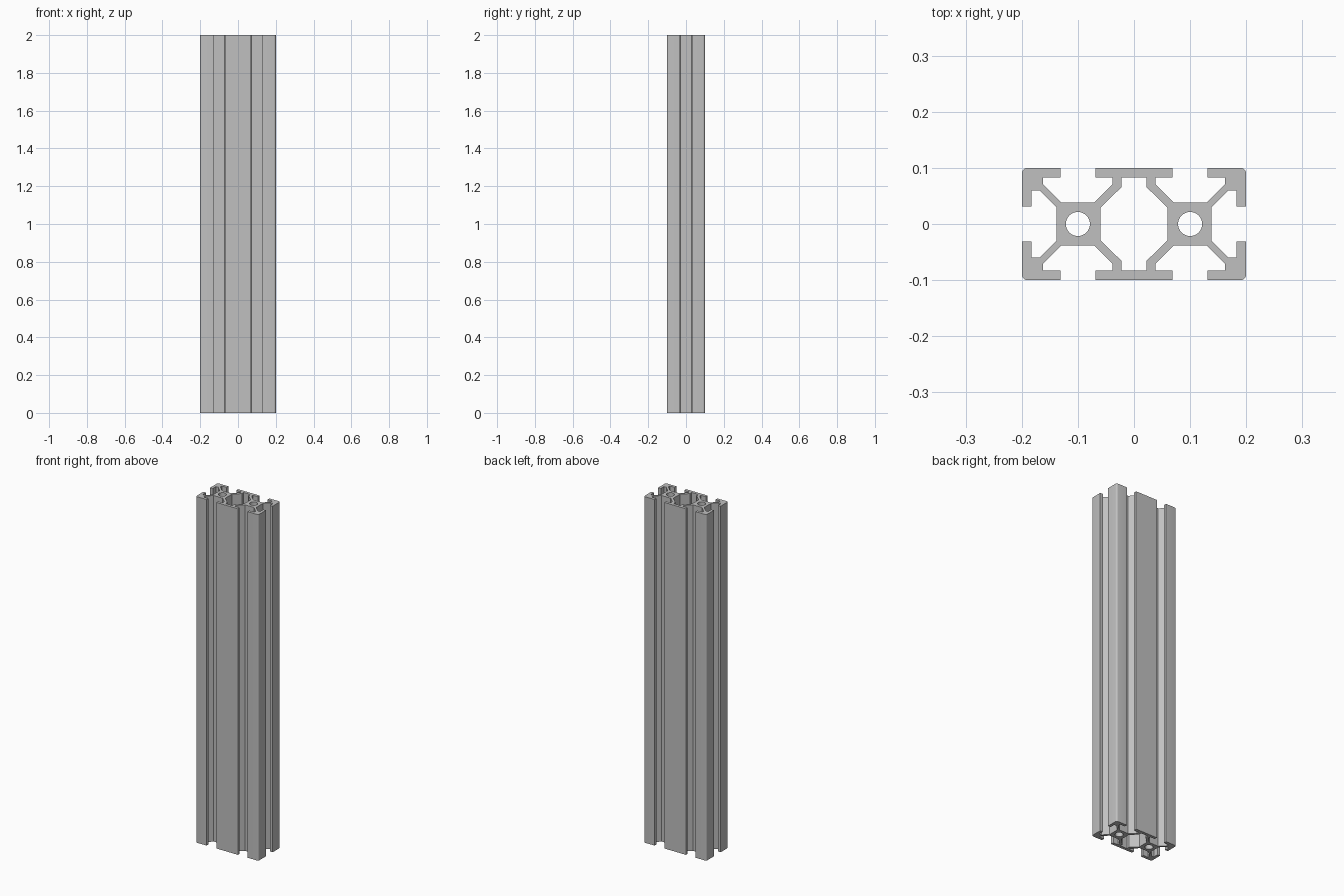
import bpy, bmesh, math

if "Cube" in bpy.data.objects:
    bpy.data.objects.remove(bpy.data.objects["Cube"])

LENGTH = 2.0


def arc(cx, cy, r, start, end, n):
    """Points along a circular arc, angles in degrees."""
    angles = [math.radians(start + (end - start) * i / n) for i in range(n + 1)]
    return [(cx + r * math.cos(a), cy + r * math.sin(a)) for a in angles]


def mirror_loop(quarter):
    """Complete a counter-clockwise loop from its +x +y quarter."""
    half = quarter + [(-x, y) for x, y in reversed(quarter)]
    return half + [(-x, -y) for x, y in half]


# Outer outline: side slot, rounded corner lip, face slot, half of the wide middle wall
outline = mirror_loop(
    [(.138, .030), (.168, .060), (.183, .060), (.183, .031), (.200, .031)]
    + arc(.190, .090, .010, 0, 90, 4)
    + [(.131, .100), (.131, .083), (.162, .083), (.162, .071), (.129, .038),
       (.071, .038), (.038, .071), (.038, .083), (.069, .083), (.069, .100)])

# Central cavity between the two cores
cavity = mirror_loop([(.060, .029), (.022, .066), (.022, .083)])

# Round bores through the cores
bores = [arc(x, 0, .0215, 0, 360, 32)[:-1] for x in (-.1, .1)]

# Fill the cross-section and extrude it
bm = bmesh.new()
for loop in [outline, cavity] + bores:
    verts = [bm.verts.new((x, y, 0)) for x, y in loop]
    for a, b in zip(verts, verts[1:] + verts[:1]):
        bm.edges.new((a, b))
bmesh.ops.triangle_fill(bm, edges=bm.edges[:], use_beauty=True, normal=(0, 0, 1))
result = bmesh.ops.extrude_face_region(bm, geom=bm.faces[:], use_keep_orig=True)
top = [v for v in result["geom"] if isinstance(v, bmesh.types.BMVert)]
bmesh.ops.translate(bm, verts=top, vec=(0, 0, LENGTH))
bmesh.ops.recalc_face_normals(bm, faces=bm.faces[:])

mesh = bpy.data.meshes.new("slotted_rail")
bm.to_mesh(mesh)
bm.free()
rail = bpy.data.objects.new("slotted_rail", mesh)
bpy.context.collection.objects.link(rail)

# Plain aluminium grey
grey = bpy.data.materials.new("aluminium_grey")
grey.diffuse_color = (.53, .53, .53, 1)
grey.use_nodes = True
grey.node_tree.nodes["Principled BSDF"].inputs["Base Color"].default_value = grey.diffuse_color
mesh.materials.append(grey)

# Smooth bores and corners, sharp everywhere else
bpy.context.view_layer.objects.active = rail
rail.select_set(True)
bpy.ops.object.shade_smooth_by_angle(angle=math.radians(30))
